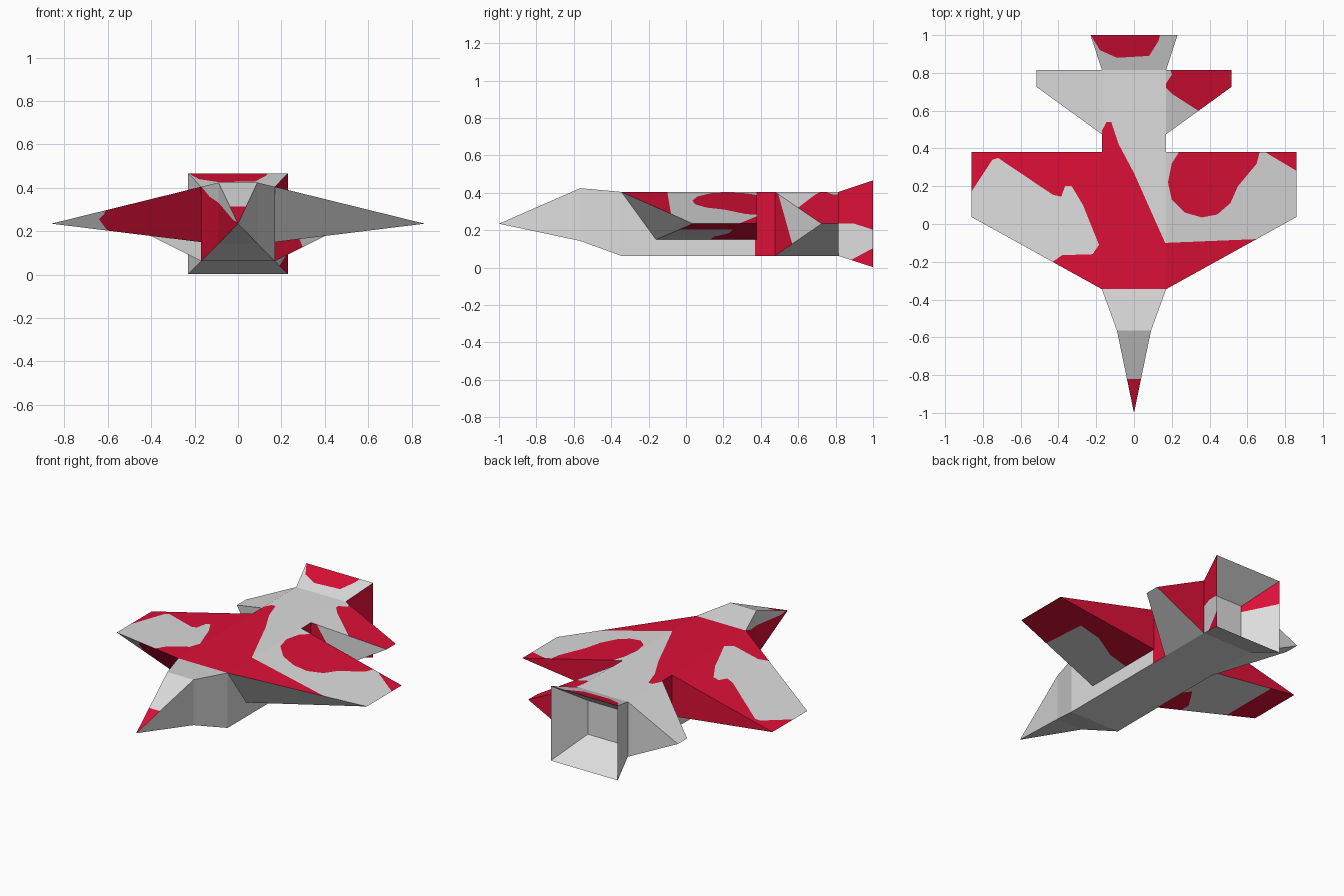
import bpy, bmesh
from mathutils import Vector

if "Cube" in bpy.data.objects:
    bpy.data.objects.remove(bpy.data.objects["Cube"])


def material(name, color):
    m = bpy.data.materials.new(name)
    m.diffuse_color = (*color, 1)
    m.use_nodes = True
    m.node_tree.nodes["Principled BSDF"].inputs["Base Color"].default_value = m.diffuse_color
    return m


MATS = [material("pale_grey", (0.72, 0.72, 0.72)), material("crimson", (0.72, 0.005, 0.038))]


def inside(p, poly):
    hit = False
    for (x1, y1), (x2, y2) in zip(poly, poly[1:] + poly[:1]):
        if (y1 > p[1]) != (y2 > p[1]) and p[0] < x1 + (p[1] - y1) * (x2 - x1) / (y2 - y1):
            hit = not hit
    return hit


def paint(bm, poly, axes, rule):
    """Cut the faces picked by rule along a projected outline, colour those inside it."""
    a, b = axes
    for p, q in zip(poly, poly[1:] + poly[:1]):
        n = Vector((0, 0, 0))
        co = Vector((0, 0, 0))
        n[a], n[b] = q[1] - p[1], p[0] - q[0]
        co[a], co[b] = p
        faces = [f for f in bm.faces if rule(f.normal)]
        if not faces:
            return
        geom = faces + list({e for f in faces for e in f.edges}) + list({v for f in faces for v in f.verts})
        bmesh.ops.bisect_plane(bm, geom=geom, plane_co=co, plane_no=n.normalized(), dist=1e-5)
        bm.normal_update()
    for f in bm.faces:
        if rule(f.normal):
            c = f.calc_center_median_weighted()
            if inside((c[a], c[b]), poly):
                f.material_index = 1


def loft(name, rings, patches=(), cap=False):
    """Skin a row of four-point sections, then paint its patches."""
    bm = bmesh.new()
    vs = [[bm.verts.new(p) for p in r] for r in rings]
    for r, s in zip(vs, vs[1:]):
        for i in range(4):
            j = (i + 1) % 4
            bm.faces.new((r[i], r[j], s[j], s[i]))
    if cap:
        bm.faces.new(vs[-1])
    bmesh.ops.remove_doubles(bm, verts=bm.verts[:], dist=1e-4)
    bmesh.ops.recalc_face_normals(bm, faces=bm.faces[:])
    bm.normal_update()
    for patch in patches:
        paint(bm, *patch)
    me = bpy.data.meshes.new(name)
    bm.to_mesh(me)
    bm.free()
    for m in MATS:
        me.materials.append(m)
    ob = bpy.data.objects.new(name, me)
    bpy.context.collection.objects.link(ob)
    return ob


def section(y, w, z0, z1):
    return [(-w, y, z0), (w, y, z0), (w, y, z1), (-w, y, z1)]


def box(a0, b0, a1, b1):
    return [(a0, b0), (a1, b0), (a1, b1), (a0, b1)]


# face rules
up = lambda n: n.z > 0.3
under = lambda n: n.z < -0.9
rear = lambda n: n.y > 0.9
right = lambda n: n.x > 0.5
left = lambda n: n.x < -0.5
leading = lambda n: n.y < -0.3 and n.z < 0.3
XY, XZ, YZ = (0, 1), (0, 2), (1, 2)
ALL = box(-2.03, -2.03, 2.03, 2.03)

# camouflage outlines seen from above
main_patch = [(-.9, .42), (-.172, .42), (-.172, .49), (-.145, .54), (-.12, .54), (-.08, .42), (0, .27),
              (.12, 0), (.165, -.10), (.65, -.08), (.65, -.4), (-.45, -.4), (-.43, -.2), (-.38, -.165),
              (-.22, -.16), (-.185, -.11), (-.23, 0), (-.27, .1), (-.33, .2), (-.365, .2),
              (-.385, .145), (-.43, .155), (-.72, .35), (-.75, .34), (-.865, .165)]
wing_blob = [(.25, .4), (.2, .32), (.18, .22), (.2, .13), (.27, .06), (.36, .035), (.44, .05),
             (.51, .11), (.55, .2), (.6, .26), (.65, .32), (.67, .4)]
wing_corner = [(.67, .4), (.72, .365), (.88, .27), (.88, .4)]
fin_patch = [(.19, .83), (.2, .79), (.16, .73), (.2, .69), (.34, .6), (.53, .6), (.53, .83)]

# nose
loft("nose", [section(-.99999, .00001, .235, .23501), section(-.565, .09, .143, .425),
              section(-.345, .17, .063, .405)],
     [(box(-.2, -1.1, .2, -.82), XY, up),
      ([(-.34, .41), (-.45, .36), (-.9, .25), (-1.01, .24), (-.34, .0)], YZ, left)])

# fuselage
loft("fuselage", [section(-.345, .17, .063, .405), section(.815, .17, .063, .405)],
     [(main_patch, XY, up), (box(.37, 0, .475, .5), YZ, right), (box(.37, 0, .475, .5), YZ, left)])

# flared hollow exhaust
loft("exhaust", [section(.815, .17, .063, .405), section(1, .23, .003, .467),
                 section(.815, .105, .13, .34)],
     [([(-.235, 1.01), (-.18, .92), (-.09, .88), (.08, .89), (.13, .97), (.14, 1.01)], XY,
       lambda n: n.z > .3 and n.y < 0),
      ([(.81, .235), (.9, .235), (1.01, .2), (1.01, .5), (.81, .5)], YZ,
       lambda n: n.x > .5 and n.y < 0),
      ([(.88, .04), (1.01, .11), (1.01, -.01), (.88, -.01)], YZ,
       lambda n: n.x > .5 and n.y < 0),
      ([(.8, .3), (1.01, .32), (1.01, .5), (.8, .5)], YZ,
       lambda n: n.x > .5 and n.y > 0)], cap=True)

# wings and tailplanes: deep at the root, thin at the tip
for side, s in (("right", 1), ("left", -1)):
    if s > 0:
        wing_paint = [([(.1, .12), (.3, .15), (.45, .23), (.6, .25), (.63, -.2), (.9, -.2),
                        (.9, .4), (.1, .4)], XY, under)]
        fin_paint = [([(.46, .45), (.46, .05), (.6, .05), (.57, .12), (.49, .405)], YZ, leading),
                     (ALL, XZ, rear)]
    else:
        wing_paint = [(box(-.9, -.2, -.69, .4), XY, under),
                      ([(-.25, -.2), (-.27, .08), (-.32, .13), (-.42, -.02), (-.42, -.2)], XY, under),
                      ([(-.1, 0), (-.1, .5), (-.5, .5), (-.62, .275), (-.64, .255), (-.6, .2),
                        (-.6, 0)], XZ, leading)]
        fin_paint = []
    wing_paint += [(p, XY, up) for p in (main_patch, wing_blob, wing_corner)]
    wing_paint.append((ALL, XZ, rear))
    fin_paint.append((fin_patch, XY, up))
    r, t = .17 * s, .86 * s
    loft(side + "_wing",
         [[(r, -.345, .405), (r, .38, .405), (r, .38, .15), (r, -.16, .15)],
          [(t, .037, .235), (t, .38, .235), (t, .38, .235), (t, .037, .235)]], wing_paint)
    t = .515 * s
    loft(side + "_tailplane",
         [[(r, .475, .405), (r, .815, .405), (r, .815, .063), (r, .475, .063)],
          [(t, .725, .235), (t, .815, .235), (t, .815, .235), (t, .725, .235)]], fin_paint)
